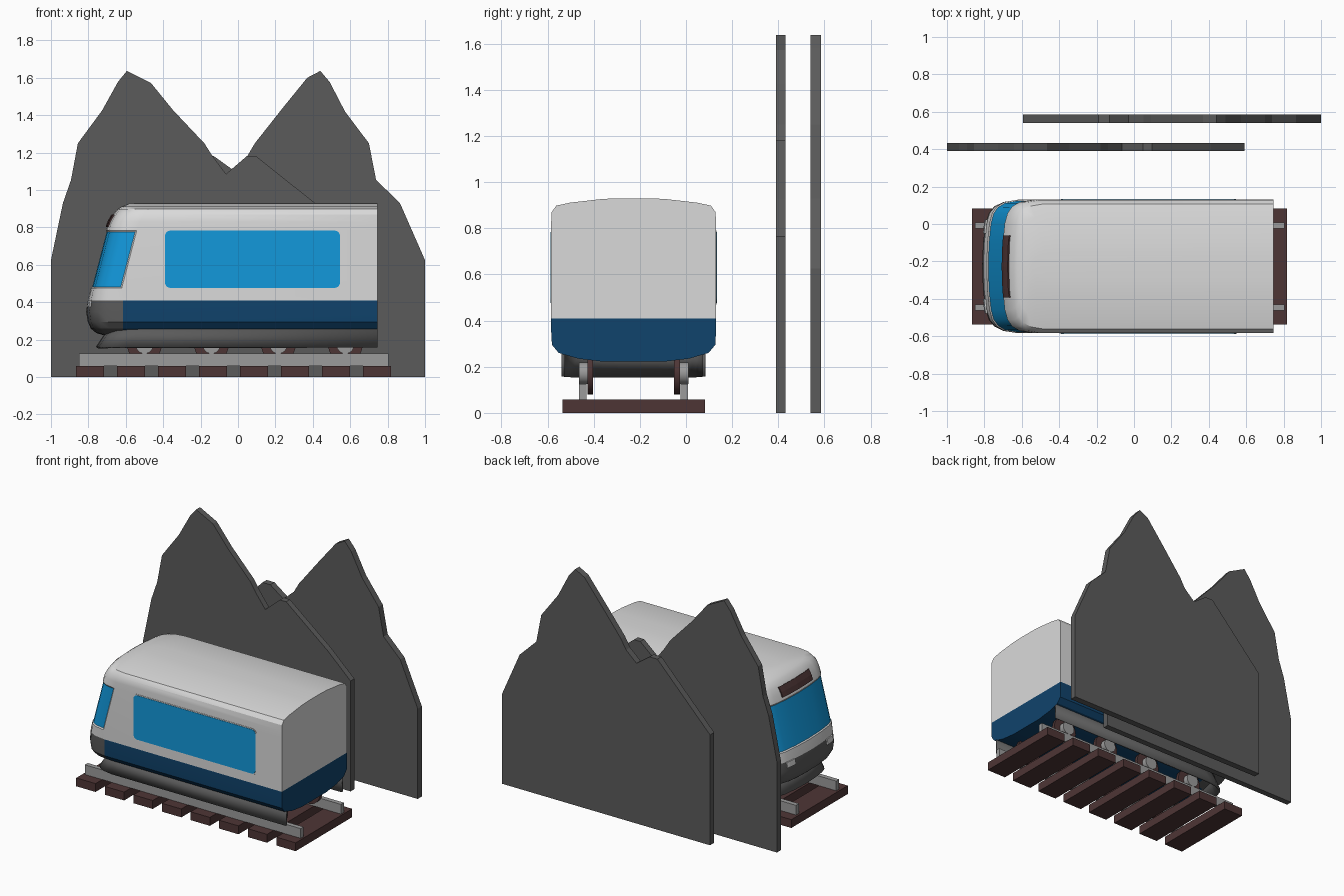
import bpy, bmesh, math
from mathutils import Matrix

if "Cube" in bpy.data.objects:
    bpy.data.objects.remove(bpy.data.objects["Cube"])

CY = -0.227      # centre line of train and track
BACK = 0.745     # flat rear end of the carriage


def material(name, r, g, b):
    m = bpy.data.materials.new(name)
    m.diffuse_color = (r, g, b, 1)
    m.use_nodes = True
    m.node_tree.nodes["Principled BSDF"].inputs["Base Color"].default_value = m.diffuse_color
    return m


LIGHT = material("light_grey", 0.70, 0.70, 0.70)
DARK = material("dark_grey", 0.105, 0.105, 0.105)
NAVY = material("navy_blue", 0.005, 0.056, 0.15)
GLASS = material("glass_blue", 0.006, 0.314, 0.71)
BROWN = material("dark_brown", 0.076, 0.036, 0.036)
STEEL = material("steel_grey", 0.33, 0.33, 0.33)


def finish(name, bm, mats, smooth=None):
    bmesh.ops.recalc_face_normals(bm, faces=bm.faces)
    me = bpy.data.meshes.new(name)
    bm.to_mesh(me)
    bm.free()
    for m in mats:
        me.materials.append(m)
    ob = bpy.data.objects.new(name, me)
    bpy.context.collection.objects.link(ob)
    if smooth:
        bpy.context.view_layer.objects.active = ob
        bpy.ops.object.select_all(action='DESELECT')
        ob.select_set(True)
        bpy.ops.object.shade_smooth_by_angle(angle=math.radians(smooth))
    return ob


def box(name, x0, x1, y0, y1, z0, z1, mat):
    bm = bmesh.new()
    mtx = (Matrix.Translation(((x0 + x1) / 2, (y0 + y1) / 2, (z0 + z1) / 2))
           @ Matrix.Diagonal((x1 - x0, y1 - y0, z1 - z0, 1)))
    bmesh.ops.create_cube(bm, size=1, matrix=mtx)
    return finish(name, bm, [mat])


def slab(name, outline, y0, y1, mat):
    # outline in x, z pushed along y
    bm = bmesh.new()
    f = bm.faces.new([bm.verts.new((x, y0, z)) for x, z in outline])
    ext = bmesh.ops.extrude_face_region(bm, geom=[f])
    for v in ext['geom']:
        if isinstance(v, bmesh.types.BMVert):
            v.co.y = y1
    return finish(name, bm, [mat])


def lerp_table(t, table, col):
    for a, b in zip(table, table[1:]):
        if t <= b[0]:
            k = max(0, (t - a[0]) / (b[0] - a[0]))
            return a[col] + k * (b[col] - a[col])
    return table[-1][col]


# mountains
peak_a = [(-1, 0), (-1, .625), (-.936, .93), (-.893, 1.053), (-.856, 1.25), (-.727, 1.425),
          (-.642, 1.578), (-.594, 1.637), (-.465, 1.572), (-.348, 1.428), (-.18, 1.25),
          (-.14, 1.187), (-.064, 1.086), (.048, 1.182), (.096, 1.182), (.412, .93),
          (.59, .765), (.59, 0)]
peak_b = [(1, 0), (1, .625), (.866, .93), (.738, 1.055), (.70, 1.25), (.572, 1.42),
          (.49, 1.578), (.44, 1.637), (.37, 1.6), (.24, 1.44), (.09, 1.25), (.05, 1.182),
          (-.03, 1.11), (-.13, 1.182), (-.19, 1.182), (-.594, .765), (-.594, 0)]
slab("front_mountain", peak_a, .39, .432, DARK)
slab("back_mountain", peak_b, .54, .585, DARK)

# track
for i in range(8):
    x = -.791 + i * .2192
    box(f"sleeper_{i + 1}", x - .074, x + .074, CY - .309, CY + .309, 0, .058, BROWN)
for s in (-1, 1):
    y = CY + s * .22
    box("rail_" + ("near" if s < 0 else "far"), -.85, .805, y - .016, y + .016, .058, .125, STEEL)


# wheels: brown flange with a smaller steel tread outside
def disc(name, x, y, z, r, depth, mat):
    bm = bmesh.new()
    mtx = Matrix.Translation((x, y, z)) @ Matrix.Rotation(math.pi / 2, 4, 'X')
    bmesh.ops.create_cone(bm, cap_ends=True, segments=32, radius1=r, radius2=r,
                          depth=depth, matrix=mtx)
    finish(name, bm, [mat], 40)


for i in range(4):
    for s in (-1, 1):
        x = -.5 + .358 * i
        disc(f"wheel_flange_{i}_{s}", x, CY + s * .188, .172, .092, .025, BROWN)
        disc(f"wheel_tread_{i}_{s}", x, CY + s * .217, .172, .047, .04, STEEL)

# carriage: level table (z, nose x, half width) and plan curve (setback, width share)
LEVELS = [(.222, -.71, .13), (.235, -.757, .24), (.26, -.787, .325), (.295, -.803, .354),
          (.35, -.812, .357), (.41, -.803, .357), (.475, -.787, .357), (.785, -.706, .357),
          (.83, -.69, .357), (.87, -.667, .355), (.898, -.645, .335), (.911, -.625, .275),
          (.927, -.585, .135), (.93, -.55, .06)]
PLAN = [(0, 0), (.004, .35), (.015, .65), (.03, .8), (.055, .9), (.095, .965), (.165, 1)]
PLAN_Y = [(s, d) for d, s in PLAN]


def cheek_x(z, nose):
    # where the nose ends on the side
    return -.615 if z < .47 else nose + .165


bm = bmesh.new()
rings = []
for z, nose, w in LEVELS:
    k = (cheek_x(z, nose) - nose) / .165
    half = [(nose + d * k, s * w) for d, s in PLAN] + [(BACK, w)]
    pts = [(x, -y) for x, y in reversed(half)] + half[1:]
    rings.append([bm.verts.new((x, CY + y, z)) for x, y in pts])
n = len(rings[0])
screen = []
for j, (lo, hi) in enumerate(zip(rings, rings[1:])):
    low, glazed = LEVELS[j + 1][0] <= .411, LEVELS[j][0] == .475
    for i in range(n):
        f = bm.faces.new((lo[i], lo[(i + 1) % n], hi[(i + 1) % n], hi[i]))
        nose_part = 0 < i < n - 2
        f.material_index = (1 if nose_part else 2) if low else 0
        if glazed and nose_part:
            screen.append(f)
bm.faces.new(rings[0]).material_index = 2
bm.faces.new(rings[-1])
bmesh.ops.recalc_face_normals(bm, faces=bm.faces)
# wrap-around windscreen set slightly into the nose
bmesh.ops.inset_region(bm, faces=screen, thickness=.008, depth=-.006, use_even_offset=True)
for f in screen:
    f.material_index = 3
finish("carriage_body", bm, [LIGHT, DARK, NAVY, GLASS], 32)


# plates following the curved nose
def nose_plate(name, z0, z1, y0, y1, mat):
    bm = bmesh.new()
    rows = []
    for a in range(3):
        z = z0 + (z1 - z0) * a / 2
        nose, w = lerp_table(z, LEVELS, 1), lerp_table(z, LEVELS, 2)
        row = []
        for b in range(9):
            y = y0 + (y1 - y0) * b / 8
            d = lerp_table(abs(y) / w, PLAN_Y, 1)
            row.append(bm.verts.new((nose + d - .004, CY + y, z)))
        rows.append(row)
    for lo, hi in zip(rows, rows[1:]):
        for b in range(8):
            bm.faces.new((lo[b], lo[b + 1], hi[b + 1], hi[b]))
    ob = finish(name, bm, [mat])
    mod = ob.modifiers.new("thickness", 'SOLIDIFY')
    mod.thickness, mod.offset = .009, 0


nose_plate("destination_panel", .803, .868, -.165, .165, BROWN)
nose_plate("headlight_near", .375, .412, -.25, -.175, LIGHT)
nose_plate("headlight_far", .375, .412, .175, .25, LIGHT)


# rounded side windows with a thin rim
def rounded_rect(x0, x1, z0, z1, r):
    pts = []
    for cx, cz, a0 in ((x1 - r, z1 - r, 0), (x0 + r, z1 - r, 90),
                       (x0 + r, z0 + r, 180), (x1 - r, z0 + r, 270)):
        for i in range(6):
            a = math.radians(a0 + 18 * i)
            pts.append((cx + r * math.cos(a), cz + r * math.sin(a)))
    return pts


for s, side in ((-1, "near"), (1, "far")):
    y = CY + s * .355
    slab(f"window_rim_{side}", rounded_rect(-.398, .552, .47, .79, .035), y, y + s * .004, LIGHT)
    slab(f"window_glass_{side}", rounded_rect(-.39, .545, .477, .783, .028), y, y + s * .006, GLASS)

# open-backed skirt under the carriage, raked at the front
bm = bmesh.new()
rows = []
for z, nose in ((.157, -.754), (.262, -.685)):
    half = [(nose + d, s * .305) for d, s in PLAN] + [(BACK, .305)]
    pts = [(x, -y) for x, y in reversed(half)] + half[1:]
    rows.append([bm.verts.new((x, CY + y, z)) for x, y in pts])
for i in range(len(rows[0]) - 1):
    bm.faces.new((rows[0][i], rows[0][i + 1], rows[1][i + 1], rows[1][i]))
skirt = finish("skirt", bm, [DARK], 32)
mod = skirt.modifiers.new("thickness", 'SOLIDIFY')
mod.thickness, mod.offset = .014, 0
